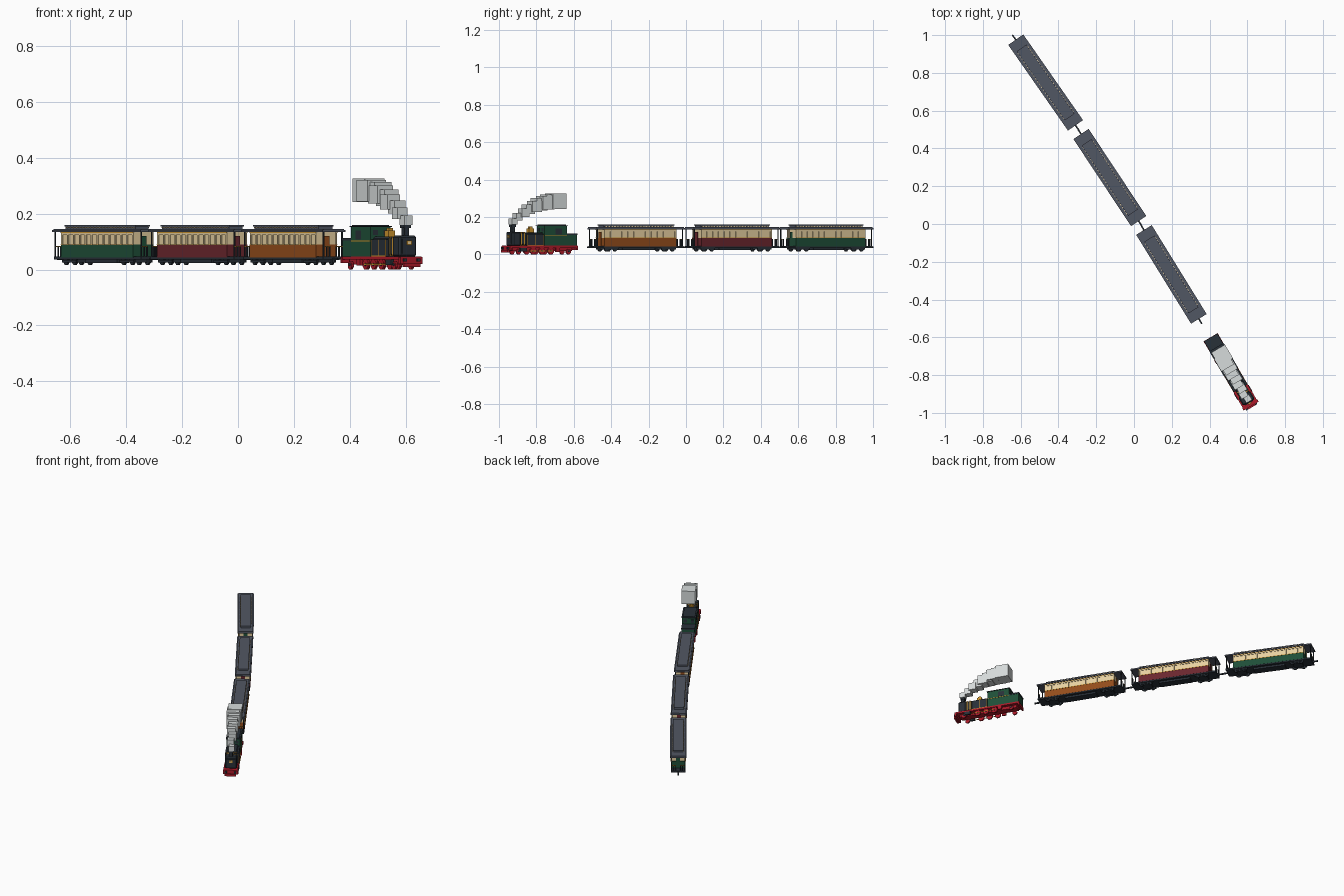
import bpy, bmesh, math
from mathutils import Matrix

cube = bpy.data.objects.get("Cube")
if cube:
    bpy.data.objects.remove(cube, do_unlink=True)


def material(name, rgb):
    """Flat colour given as sRGB, stored as linear."""
    lin = [((c + 0.055) / 1.055) ** 2.4 if c > 0.04 else c / 12.92 for c in rgb]
    m = bpy.data.materials.new(name)
    m.use_nodes = True
    m.diffuse_color = (*lin, 1)
    m.node_tree.nodes["Principled BSDF"].inputs["Base Color"].default_value = (*lin, 1)
    return m


SLATE = material("roof_slate", (0.32, 0.34, 0.39))
BLACK = material("iron_black", (0.16, 0.19, 0.22))
GREEN = material("deep_green", (0.12, 0.31, 0.22))
MAROON = material("maroon", (0.42, 0.15, 0.18))
BROWN = material("rust_brown", (0.58, 0.30, 0.11))
CREAM = material("cream", (0.92, 0.83, 0.64))
RED = material("frame_red", (0.68, 0.10, 0.16))
GOLD = material("brass", (0.80, 0.58, 0.18))
SMOKE = material("smoke_grey", (0.84, 0.86, 0.86))


def finish(name, bm, mat, place):
    bmesh.ops.recalc_face_normals(bm, faces=bm.faces)
    me = bpy.data.meshes.new(name)
    bm.to_mesh(me)
    bm.free()
    me.materials.append(mat)
    ob = bpy.data.objects.new(name, me)
    ob.matrix_world = place
    bpy.context.collection.objects.link(ob)
    return ob


def boxes(name, mat, place, spans):
    """One object made of boxes, each given as x0, x1, y0, y1, z0, z1."""
    bm = bmesh.new()
    for x0, x1, y0, y1, z0, z1 in spans:
        m = Matrix.Translation(((x0 + x1) / 2, (y0 + y1) / 2, (z0 + z1) / 2))
        bmesh.ops.create_cube(bm, size=1, matrix=m @ Matrix.Diagonal((x1 - x0, y1 - y0, z1 - z0, 1)))
    return finish(name, bm, mat, place)


def wide(x0, x1, hw, z0, z1):
    """Box span centred across the width."""
    return (x0, x1, -hw, hw, z0, z1)


def both(x0, x1, y0, y1, z0, z1):
    """Box span on the left and its mirror on the right."""
    return [(x0, x1, y0, y1, z0, z1), (x0, x1, -y1, -y0, z0, z1)]


def discs(name, mat, place, xs, y, thick, r, z, sides=8):
    """Pairs of wheels on both sides."""
    bm = bmesh.new()
    for x in xs:
        for s in (-1, 1):
            m = Matrix.Translation((x, s * y, z)) @ Matrix.Rotation(math.pi / 2, 4, 'X')
            m = m @ Matrix.Rotation(math.pi / sides, 4, 'Z')
            bmesh.ops.create_cone(bm, cap_ends=True, segments=sides, radius1=r, radius2=r,
                                  depth=thick, matrix=m)
    return finish(name, bm, mat, place)


def placed(x, y, degrees):
    return Matrix.Translation((x, y, 0)) @ Matrix.Rotation(math.radians(degrees), 4, 'Z')


def carriage(tag, paint, place):
    end, body = 0.272, 0.226

    # Underframe, couplers and bogies
    boxes(tag + "_underframe", BLACK, place, [
        wide(-end, end, 0.043, 0.036, 0.046), wide(-0.10, 0.10, 0.026, 0.024, 0.036)])
    boxes(tag + "_couplers", BLACK, place, [
        wide(-0.307, -end, 0.004, 0.034, 0.042), wide(end, 0.307, 0.004, 0.034, 0.042)])
    axles = [c + o for c in (-0.18, 0.18) for o in (-0.027, 0.027)]
    discs(tag + "_wheels", BLACK, place, axles, 0.033, 0.008, 0.014, 0.030)
    boxes(tag + "_bogies", BLACK, place, [
        s for c in (-0.18, 0.18)
        for s in [wide(c - 0.03, c + 0.03, 0.028, 0.026, 0.037)]
        + both(c - 0.045, c + 0.045, 0.037, 0.041, 0.026, 0.034)])

    # Lower panels, window band and mullions
    boxes(tag + "_lower_body", paint, place, [wide(-body, body, 0.044, 0.044, 0.089)])
    boxes(tag + "_window_band", CREAM, place, [wide(-body + 0.003, body - 0.003, 0.040, 0.089, 0.134)])
    n = 12
    posts = []
    for i in range(n + 1):
        x = -body + 0.004 + i * (2 * body - 0.008) / n
        posts += both(x - 0.004, x + 0.004, 0.039, 0.0435, 0.089, 0.126)
    posts += both(-body, body, 0.039, 0.0435, 0.124, 0.134)
    boxes(tag + "_mullions", CREAM, place, posts)
    boxes(tag + "_brass_trim", GOLD, place,
          both(-body, body, 0.043, 0.0455, 0.087, 0.090)
          + both(-body, body, 0.043, 0.045, 0.131, 0.134))

    # End platforms: door, posts and railings
    for s, side in ((1, "front"), (-1, "rear")):
        face = sorted((s * body, s * (body + 0.002)))
        boxes(f"{tag}_{side}_door", paint, place, [wide(*face, 0.012, 0.046, 0.120)])
        outer = sorted((s * (end - 0.006), s * (end - 0.001)))
        rails = []
        for y0 in (0.012, 0.024, 0.037):
            top = 0.134 if y0 > 0.03 else 0.082
            rails += both(*outer, y0, y0 + 0.004, 0.046, top)
        boxes(f"{tag}_{side}_posts", BLACK, place, rails)
        boxes(f"{tag}_{side}_handrail", GOLD, place, both(*outer, 0.012, 0.041, 0.080, 0.084))

    # Roof with raised centre and its row of small lights
    boxes(tag + "_roof", SLATE, place, [
        wide(-0.2765, 0.2765, 0.0485, 0.134, 0.141), wide(-0.274, 0.274, 0.043, 0.141, 0.146)])
    boxes(tag + "_raised_roof", SLATE, place, [
        wide(-0.218, 0.218, 0.029, 0.146, 0.154), wide(-0.223, 0.223, 0.031, 0.154, 0.159)])
    boxes(tag + "_roof_lights", CREAM, place, [
        s for i in range(24)
        for s in both(-0.212 + i * 0.018, -0.202 + i * 0.018, 0.028, 0.0335, 0.148, 0.153)])


carriage("rear_carriage", GREEN, placed(-0.468, 0.749, -55.1))
carriage("middle_carriage", MAROON, placed(-0.128, 0.246, -56.5))
carriage("front_carriage", BROWN, placed(0.198, -0.267, -58.3))

# Engine frame, buffer beams and steps
eng = placed(0.514, -0.784, -59.5)
boxes("engine_frame", RED, eng, [
    wide(-0.212, 0.208, 0.043, 0.036, 0.047), wide(-0.19, 0.18, 0.022, 0.018, 0.036)])
boxes("buffer_beams", RED, eng, [
    wide(0.196, 0.209, 0.046, 0.020, 0.045), wide(-0.214, -0.204, 0.044, 0.024, 0.045),
    wide(0.206, 0.2165, 0.034, 0.010, 0.024)])
boxes("buffers", BLACK, eng, both(0.209, 0.2165, 0.022, 0.034, 0.028, 0.040))
boxes("cab_steps", RED, eng, both(-0.10, -0.075, 0.036, 0.046, 0.014, 0.038))

# Engine wheels and rods
drivers = (-0.05, 0.005, 0.06)
discs("driving_wheels", RED, eng, drivers, 0.034, 0.009, 0.020, 0.0195)
discs("carrying_wheels", RED, eng, (-0.16, 0.15), 0.034, 0.009, 0.015, 0.015)
discs("wheel_hubs", BLACK, eng, drivers + (-0.16, 0.15), 0.039, 0.004, 0.006, 0.018)
boxes("coupling_rods", GOLD, eng, both(-0.055, 0.13, 0.040, 0.043, 0.017, 0.021))
boxes("cylinders", BLACK, eng, both(0.105, 0.145, 0.034, 0.046, 0.016, 0.036))

# Boiler, smokebox and side tanks
boiler = boxes("boiler", BLACK, eng, [wide(-0.01, 0.14, 0.031, 0.050, 0.118)])
smokebox = boxes("smokebox", BLACK, eng, [wide(0.135, 0.186, 0.036, 0.046, 0.121)])
for ob in (boiler, smokebox):
    b = ob.modifiers.new("Bevel", 'BEVEL')
    b.width, b.segments = 0.006, 1
boxes("side_tanks", BLACK, eng, both(-0.005, 0.10, 0.028, 0.041, 0.047, 0.108))
boxes("boiler_bands", GOLD, eng, [wide(x, x + 0.005, 0.032, 0.049, 0.119) for x in (0.108, 0.128)])
boxes("tank_trim", GOLD, eng, [
    s for x in (-0.004, 0.045, 0.096) for s in both(x, x + 0.003, 0.040, 0.042, 0.049, 0.107)]
    + both(-0.004, 0.099, 0.040, 0.042, 0.047, 0.050))
boxes("smokebox_door", BLACK, eng, [wide(0.186, 0.190, 0.025, 0.058, 0.110)])
boxes("front_lamp", GOLD, eng, [wide(0.190, 0.195, 0.010, 0.088, 0.104)])
boxes("front_lamp_glass", CREAM, eng, [wide(0.195, 0.197, 0.006, 0.092, 0.100)])

# Chimney and steam dome
boxes("chimney", BLACK, eng, [
    wide(0.157, 0.177, 0.010, 0.118, 0.150), wide(0.153, 0.181, 0.014, 0.148, 0.160)])
boxes("steam_dome", GOLD, eng, [
    wide(0.043, 0.071, 0.014, 0.116, 0.140), wide(0.048, 0.066, 0.009, 0.140, 0.149)])

# Cab, windows, roof and coal bunker
boxes("cab", GREEN, eng, [wide(-0.148, -0.008, 0.041, 0.047, 0.152)])
boxes("cab_roof", BLACK, eng, [wide(-0.153, -0.002, 0.044, 0.152, 0.156),
                               wide(-0.145, -0.010, 0.037, 0.156, 0.160)])
boxes("cab_windows", BLACK, eng, both(-0.115, -0.075, 0.040, 0.042, 0.108, 0.140)
      + both(-0.009, -0.006, 0.012, 0.032, 0.124, 0.142)
      + both(-0.150, -0.147, 0.012, 0.032, 0.122, 0.142))
boxes("cab_trim", GOLD, eng, both(-0.146, -0.010, 0.040, 0.0425, 0.101, 0.104))
boxes("bunker", GREEN, eng, [wide(-0.210, -0.148, 0.039, 0.047, 0.106)])
boxes("coal", BLACK, eng, [wide(-0.213, -0.148, 0.041, 0.104, 0.113)])

# Smoke trail of growing blocks drifting back over the cab
puffs = []
count = 9
for i in range(count):
    t = i / (count - 1)
    x, z = 0.166 - 0.266 * t, 0.176 + 0.108 * (1 - (1 - t) ** 2)
    h = (0.034 + 0.050 * t) / 2
    y = 0.004 * (-1) ** i
    puffs.append((x - h, x + h, y - h, y + h, z - h, z + h))
boxes("smoke_trail", SMOKE, eng, puffs)
